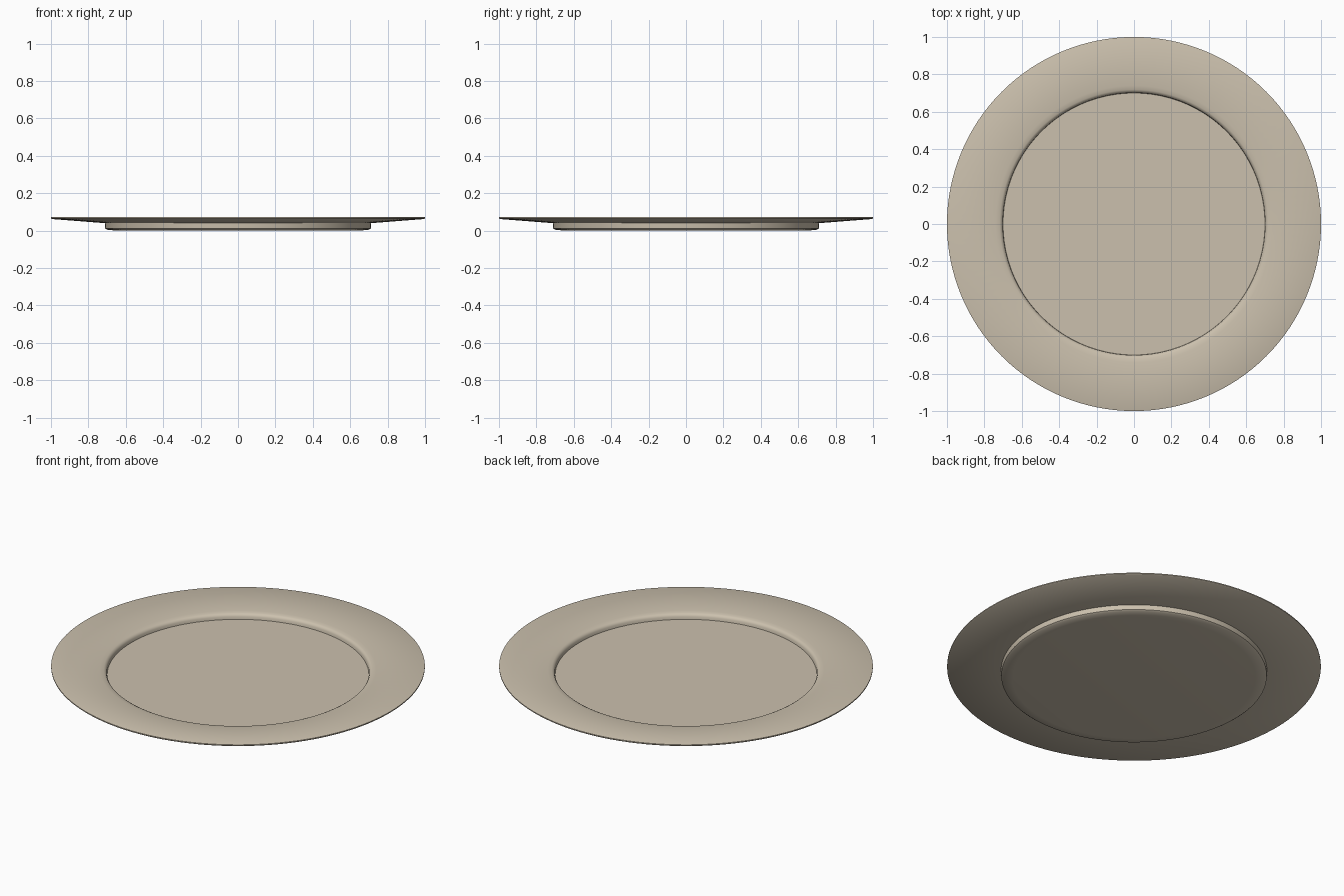
import bpy, bmesh, math

cube = bpy.data.objects.get("Cube")
if cube:
    bpy.data.objects.remove(cube, do_unlink=True)

# Warm cream ceramic
ceramic = bpy.data.materials.new("cream_ceramic")
ceramic.use_nodes = True
colour = (0.60, 0.53, 0.42, 1)
ceramic.diffuse_color = colour
ceramic.node_tree.nodes["Principled BSDF"].inputs["Base Color"].default_value = colour

# Half section of the plate: underside, foot wall, rim, rounded lip, floor
profile = [
    (0, 0), (0.65, 0), (0.70, 0.005), (0.71, 0.012), (0.712, 0.04),
    (0.995, 0.062), (1.0, 0.066), (1.0, 0.072), (0.996, 0.074),
    (0.74, 0.054), (0.718, 0.051), (0.708, 0.046), (0.702, 0.036),
    (0.70, 0.02), (0, 0.02),
]

# Spin the section around the vertical axis
bm = bmesh.new()
verts = [bm.verts.new((r, 0, z)) for r, z in profile]
edges = [bm.edges.new(pair) for pair in zip(verts, verts[1:])]
bmesh.ops.spin(bm, geom=verts + edges, cent=(0, 0, 0), axis=(0, 0, 1),
               angle=math.tau, steps=128, use_merge=True)
bmesh.ops.remove_doubles(bm, verts=bm.verts[:], dist=0.0001)
bmesh.ops.recalc_face_normals(bm, faces=bm.faces[:])
mesh = bpy.data.meshes.new("dinner_plate")
bm.to_mesh(mesh)
bm.free()
mesh.materials.append(ceramic)

plate = bpy.data.objects.new("dinner_plate", mesh)
bpy.context.collection.objects.link(plate)

# Smooth glaze with crisp edges at the floor and foot
bpy.ops.object.select_all(action="DESELECT")
plate.select_set(True)
bpy.context.view_layer.objects.active = plate
bpy.ops.object.shade_smooth_by_angle(angle=math.radians(40))
